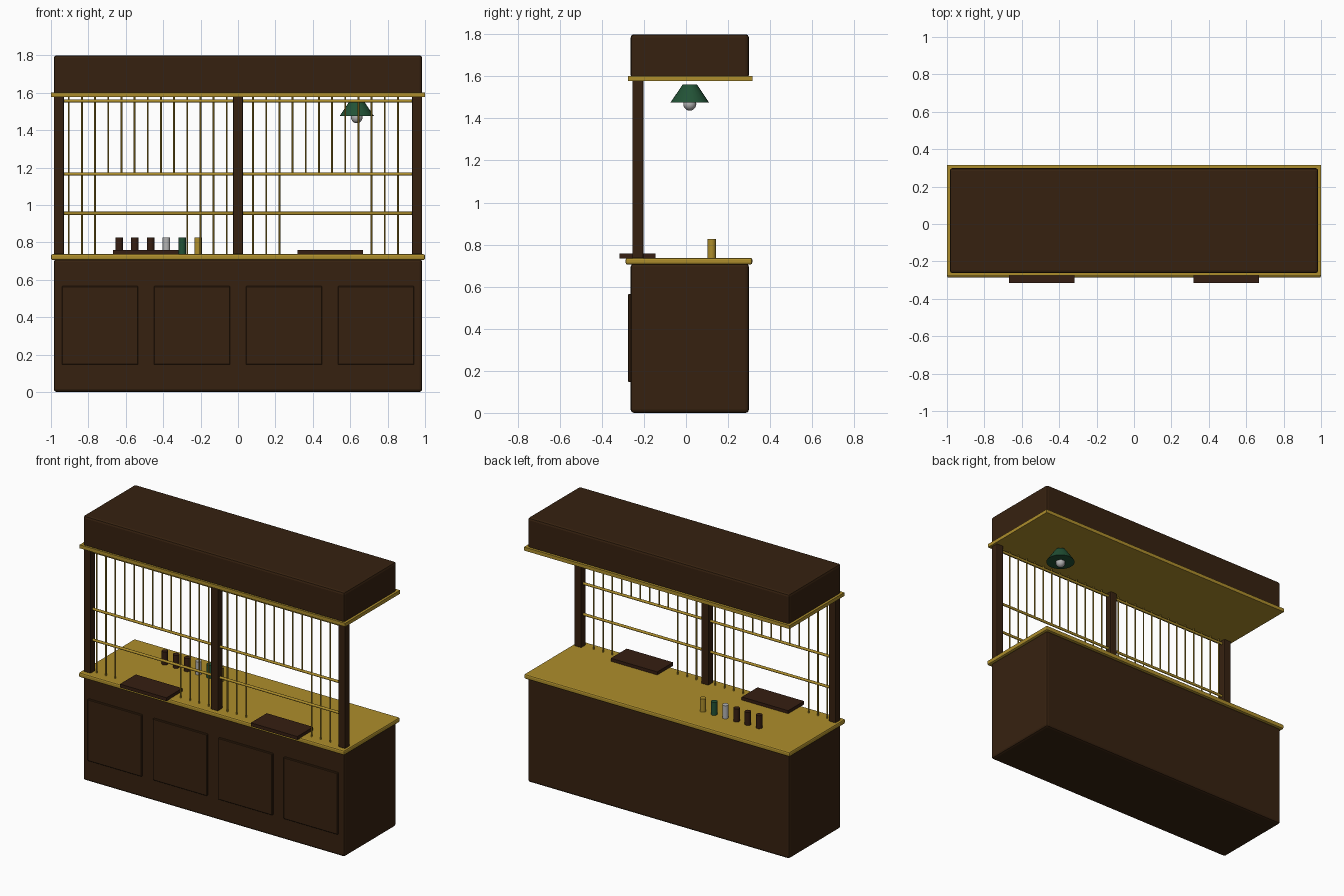
import bpy
import math

if "Cube" in bpy.data.objects:
    bpy.data.objects.remove(bpy.data.objects["Cube"])


def mat(name, rgb):
    m = bpy.data.materials.new(name)
    m.diffuse_color = (*rgb, 1)
    m.use_nodes = True
    m.node_tree.nodes["Principled BSDF"].inputs["Base Color"].default_value = m.diffuse_color
    return m


WOOD = mat("dark wood", (0.037, 0.0155, 0.005))
TRAY = mat("reddish wood", (0.036, 0.013, 0.006))
BRASS = mat("brass", (0.42, 0.27, 0.025))
GREEN = mat("green enamel", (0.016, 0.085, 0.037))
SILVER = mat("silver glass", (0.45, 0.45, 0.45))


def box(name, x, y, z, material, bevel=0, segments=2):
    """Box from (min, max) ranges with an optional rounded edge."""
    bpy.ops.mesh.primitive_cube_add(size=1, location=[sum(r) / 2 for r in (x, y, z)])
    ob = bpy.context.object
    ob.name = name
    ob.scale = [r[1] - r[0] for r in (x, y, z)]
    bpy.ops.object.transform_apply(location=False, rotation=False, scale=True)
    ob.data.materials.append(material)
    if bevel:
        b = ob.modifiers.new("edge", "BEVEL")
        b.width = bevel
        b.segments = segments
    return ob


def rod(name, p, length, radius, material, axis="Z", verts=12, top=None):
    """Cylinder or cone frustum centred on p, along Z or X."""
    rot = (0, math.pi / 2, 0) if axis == "X" else (0, 0, 0)
    bpy.ops.mesh.primitive_cone_add(vertices=verts, radius1=radius,
                                    radius2=radius if top is None else top,
                                    depth=length, location=p, rotation=rot)
    ob = bpy.context.object
    ob.name = name
    ob.data.materials.append(material)
    bpy.ops.object.shade_smooth_by_angle(angle=math.radians(40))
    return ob


# Counter body, raised front panels and brass worktop
box("counter_body", (-0.985, 0.985), (-0.263, 0.299), (0, 0.71), WOOD, 0.015)
for cx in (-0.738, -0.246, 0.246, 0.738):
    box("front_panel", (cx - 0.204, cx + 0.204), (-0.275, -0.25),
        (0.146, 0.566), WOOD, 0.004, 1)
box("worktop", (-1, 1), (-0.287, 0.315), (0.705, 0.737), BRASS, 0.009)

# Canopy with full brass slab underneath
box("canopy", (-0.985, 0.985), (-0.263, 0.299), (1.59, 1.8), WOOD, 0.015)
box("canopy_trim", (-1, 1), (-0.275, 0.315), (1.578, 1.602), BRASS)

# Posts
for cx in (-0.958, 0, 0.958):
    box("post", (cx - 0.027, cx + 0.027), (-0.255, -0.202), (0.733, 1.585), WOOD, 0.006)

# Brass grille: three rails and evenly spaced bars, cut short over two service gaps
GY = -0.228
for z in (1.556, 1.165, 0.955):
    rod("rail", (0, GY, z), 1.9, 0.0088, BRASS, "X")
for i in range(26):
    if i == 13:
        continue
    short = 3 <= i <= 8 or 17 <= i <= 22
    low, high = (1.165 if short else 0.735), 1.58
    rod("grille_bar", (-0.905 + 0.0704 * i, GY, (low + high) / 2),
        high - low, 0.0048, BRASS, verts=8)

# Service trays under the gaps
for cx in (-0.493, 0.493):
    box("tray", (cx - 0.175, cx + 0.175), (-0.316, -0.145), (0.735, 0.758), TRAY)

# Row of canisters on the worktop
for i, m in enumerate((TRAY, TRAY, TRAY, SILVER, GREEN, BRASS)):
    rod("canister", (-0.636 + 0.0845 * i, 0.122, 0.781), 0.09, 0.02, m, verts=16)

# Hanging lamp
rod("lamp_shade", (0.635, 0.018, 1.518), 0.086, 0.092, GREEN, verts=24, top=0.034)
bpy.ops.mesh.primitive_uv_sphere_add(segments=16, ring_count=10, radius=0.031,
                                     location=(0.635, 0.018, 1.468))
bulb = bpy.context.object
bulb.name = "lamp_bulb"
bulb.data.materials.append(SILVER)
bpy.ops.object.shade_smooth()
